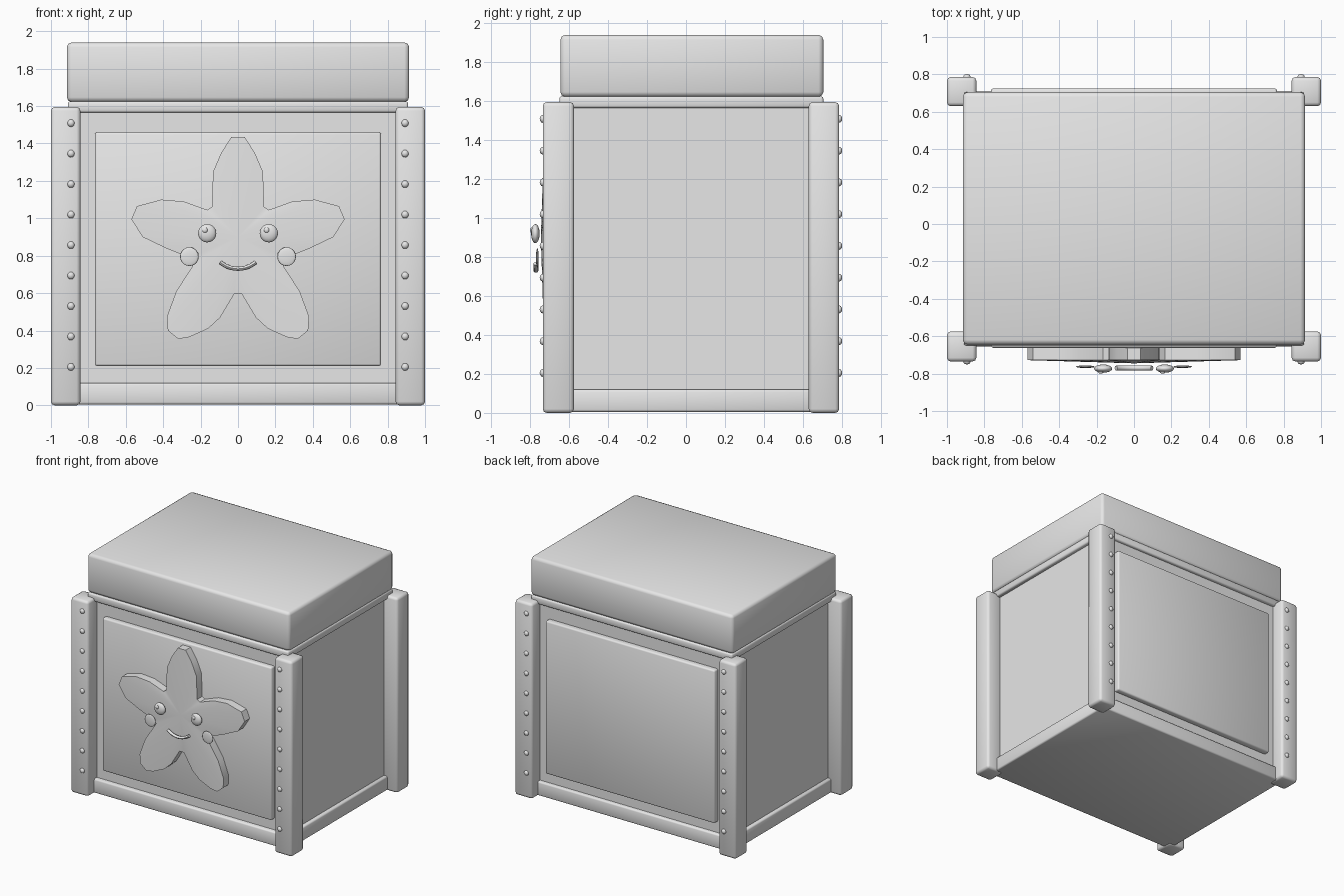
import bpy, bmesh, math
from mathutils import Matrix

if "Cube" in bpy.data.objects:
    bpy.data.objects.remove(bpy.data.objects["Cube"])

grey = bpy.data.materials.new("plain_grey")
grey.diffuse_color = (0.8, 0.8, 0.8, 1)
grey.use_nodes = True
grey.node_tree.nodes["Principled BSDF"].inputs["Base Color"].default_value = grey.diffuse_color


def add_object(name, bm, angle=50):
    bmesh.ops.recalc_face_normals(bm, faces=bm.faces)
    mesh = bpy.data.meshes.new(name)
    bm.to_mesh(mesh)
    bm.free()
    mesh.materials.append(grey)
    obj = bpy.data.objects.new(name, mesh)
    bpy.context.collection.objects.link(obj)
    bpy.ops.object.select_all(action='DESELECT')
    obj.select_set(True)
    bpy.context.view_layer.objects.active = obj
    bpy.ops.object.shade_smooth_by_angle(angle=math.radians(angle))
    return obj


def box(name, x0, x1, y0, y1, z0, z1, bevel=0.0, segments=2):
    bm = bmesh.new()
    bmesh.ops.create_cube(bm, size=1)
    for v in bm.verts:
        v.co.x = x1 if v.co.x > 0 else x0
        v.co.y = y1 if v.co.y > 0 else y0
        v.co.z = z1 if v.co.z > 0 else z0
    if bevel:
        bmesh.ops.bevel(bm, geom=bm.edges[:], offset=bevel, segments=segments,
                        profile=0.5, affect='EDGES')
    return add_object(name, bm)


def ball(name, centre, radii, u=16, v=10):
    bm = bmesh.new()
    bmesh.ops.create_uvsphere(bm, u_segments=u, v_segments=v, radius=1)
    bm.transform(Matrix.Translation(centre) @ Matrix.Diagonal((*radii, 1)))
    return add_object(name, bm, 180)


# Chest body, base rail, lip and cushioned lid
box("body", -0.88, 0.88, -0.62, 0.68, 0.05, 1.60)
box("base_rail", -0.91, 0.91, -0.655, 0.71, 0.005, 0.12, 0.012)
box("lid_lip", -0.91, 0.91, -0.65, 0.705, 1.565, 1.625, 0.012)
box("lid", -0.915, 0.915, -0.645, 0.705, 1.622, 1.94, 0.025)

# Raised panels on front and back
box("front_panel", -0.765, 0.765, -0.662, -0.60, 0.21, 1.46, 0.012)
box("back_panel", -0.765, 0.765, 0.66, 0.725, 0.21, 1.46, 0.012)

# Corner posts with a row of rivets each
for side in (-1, 1):
    xa, xb = sorted((side * 0.843, side * 1.0))
    for label, y0, y1, face in (("front", -0.735, -0.575, -0.735),
                                ("back", 0.63, 0.786, 0.786)):
        box(f"{label}_post", xa, xb, y0, y1, 0, 1.595, 0.02)
        for i in range(9):
            ball(f"{label}_rivet", (side * 0.893, face, 0.205 + i * 0.163),
                 (0.02, 0.016, 0.02), 10, 6)

# Starfish: half outline mirrored, extruded, front gently puffed at the centre
half = [(-0.035, 1.435), (-0.09, 1.35), (-0.133, 1.25), (-0.14, 1.06),
        (-0.165, 1.045), (-0.29, 1.09), (-0.41, 1.10), (-0.54, 1.065),
        (-0.57, 0.995), (-0.51, 0.90), (-0.385, 0.84), (-0.26, 0.79),
        (-0.23, 0.765), (-0.33, 0.61), (-0.38, 0.475), (-0.375, 0.40),
        (-0.32, 0.355), (-0.26, 0.365), (-0.16, 0.41), (-0.095, 0.47),
        (-0.02, 0.595)]
outline = half + [(-x, z) for x, z in reversed(half)]
bm = bmesh.new()
front = [bm.verts.new((x, -0.728, z)) for x, z in outline]
back = [bm.verts.new((x, -0.655, z)) for x, z in outline]
hub = bm.verts.new((0, -0.745, 0.9))
for i in range(len(outline)):
    j = (i + 1) % len(outline)
    bm.faces.new((front[i], front[j], hub))
    bm.faces.new((front[i], back[i], back[j], front[j]))
bm.faces.new(back)
add_object("starfish", bm, 40)

# Face: eyes with glints and cheeks
for side in (-1, 1):
    ball("eye", (side * 0.165, -0.773, 0.92), (0.049, 0.022, 0.049))
    ball("eye_glint", (side * 0.165 - 0.012, -0.792, 0.937), (0.015, 0.008, 0.015), 10, 6)
    ball("cheek", (side * 0.26, -0.763, 0.795), (0.05, 0.007, 0.05))

# Smile: tube swept along an arc
bm = bmesh.new()
rings = []
for i in range(13):
    a = -0.72 + 1.44 * i / 12
    ring = []
    for k in range(8):
        t = math.tau * k / 8
        r = 0.146 + 0.011 * math.cos(t)
        ring.append(bm.verts.new((r * math.sin(a), -0.77 + 0.013 * math.sin(t),
                                  0.876 - r * math.cos(a))))
    rings.append(ring)
for p, q in zip(rings, rings[1:]):
    for k in range(8):
        m = (k + 1) % 8
        bm.faces.new((p[k], p[m], q[m], q[k]))
bm.faces.new(rings[0])
bm.faces.new(rings[-1])
add_object("smile", bm)
